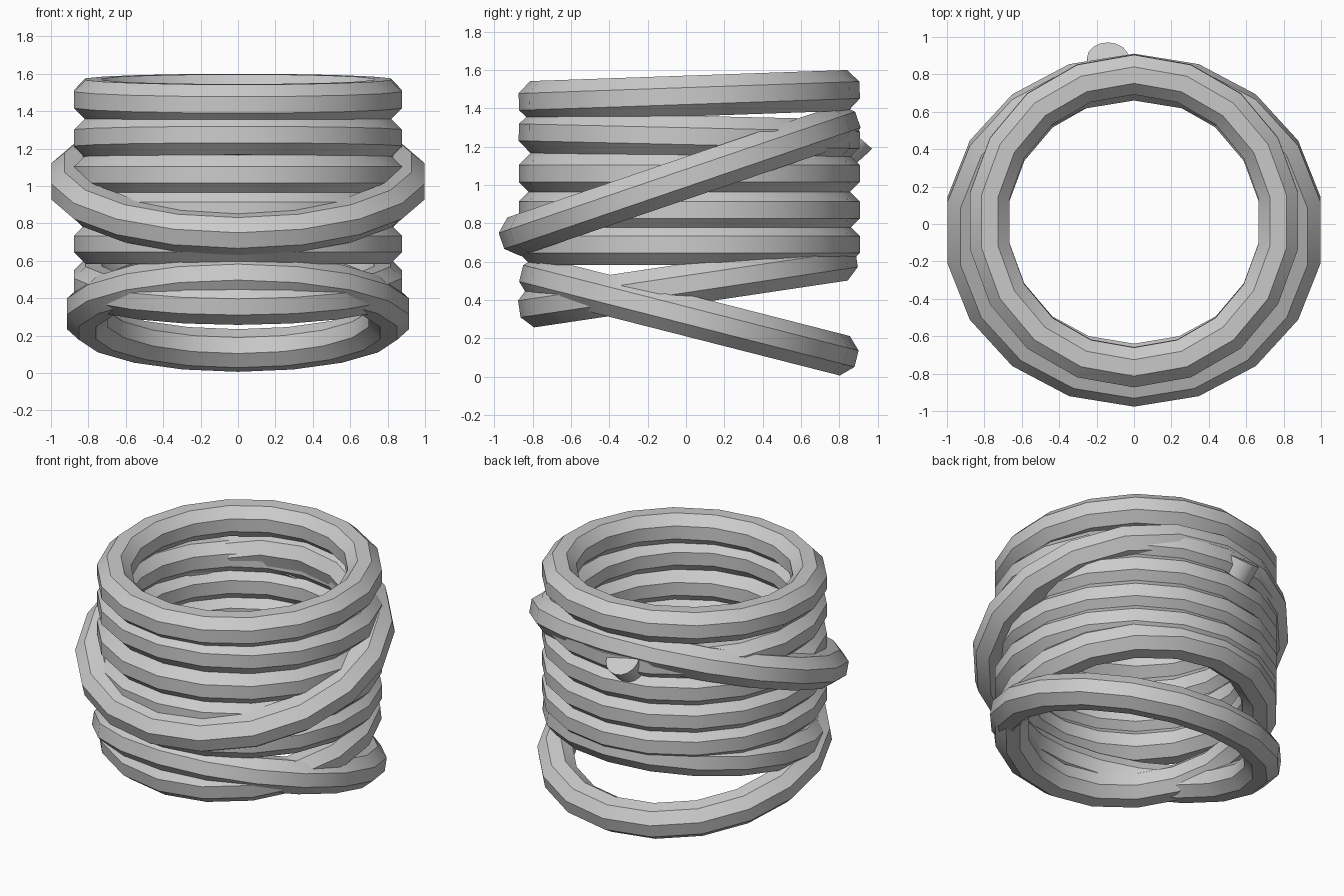
import bpy, bmesh
from math import sin, cos, pi, radians
from mathutils import Matrix, Vector

if "Cube" in bpy.data.objects:
    bpy.data.objects.remove(bpy.data.objects["Cube"])

SEG, SIDES = 18, 8
MAJOR, MINOR = 0.783, 0.115


def finish(bm, name):
    bmesh.ops.recalc_face_normals(bm, faces=bm.faces)
    mesh = bpy.data.meshes.new(name)
    bm.to_mesh(mesh)
    bm.free()
    ob = bpy.data.objects.new(name, mesh)
    bpy.context.collection.objects.link(ob)
    bpy.ops.object.select_all(action='DESELECT')
    ob.select_set(True)
    bpy.context.view_layer.objects.active = ob
    bpy.ops.object.shade_smooth_by_angle(angle=radians(30))
    return ob


def rope_loop(name, y, z, tilt=0, sx=1, sy=1):
    """One closed rope loop with an octagonal section, tilted about x."""
    bm = bmesh.new()
    grid = []
    for i in range(SEG):
        a = 2 * pi * (i + 0.5) / SEG
        row = []
        for j in range(SIDES):
            b = 2 * pi * (j + 0.5) / SIDES
            r = MAJOR + MINOR * cos(b)
            row.append(bm.verts.new((r * cos(a) * sx, r * sin(a) * sy, MINOR * sin(b))))
        grid.append(row)
    for i in range(SEG):
        n = (i + 1) % SEG
        for j in range(SIDES):
            m = (j + 1) % SIDES
            bm.faces.new((grid[i][j], grid[n][j], grid[n][m], grid[i][m]))
    ob = finish(bm, name)
    ob.location = (0, y, z)
    ob.rotation_euler = (radians(tilt), 0, 0)
    return ob


# stacked coils, top to bottom
rope_loop("coil_top", 0.017, 1.465, 2)
rope_loop("coil_second", 0.017, 1.255, -1.3)
for k, z in enumerate((1.06, 0.87, 0.69)):
    rope_loop(f"coil_middle_{k + 1}", 0.017, z)
rope_loop("coil_low_tilted", 0.01, 0.485, 8.5)

# loose loops
rope_loop("loose_loop_bottom", 0.015, 0.317, -14.3, 1.045, 1.015)
rope_loop("loose_loop_outer", -0.033, 1.025, 18.8, 1.14, 1.104)

# cut rope end poking out at the back
axis = Vector((0, 0.66, 0.75)).normalized()
cap = Vector((-0.14, 0.887, 1.263))
length = 0.2
bm = bmesh.new()
bmesh.ops.create_cone(
    bm, cap_ends=True, segments=16, radius1=0.09, radius2=0.112, depth=length,
    matrix=Matrix.Translation(cap - axis * length / 2)
    @ axis.to_track_quat('Z', 'Y').to_matrix().to_4x4())
finish(bm, "rope_end")
